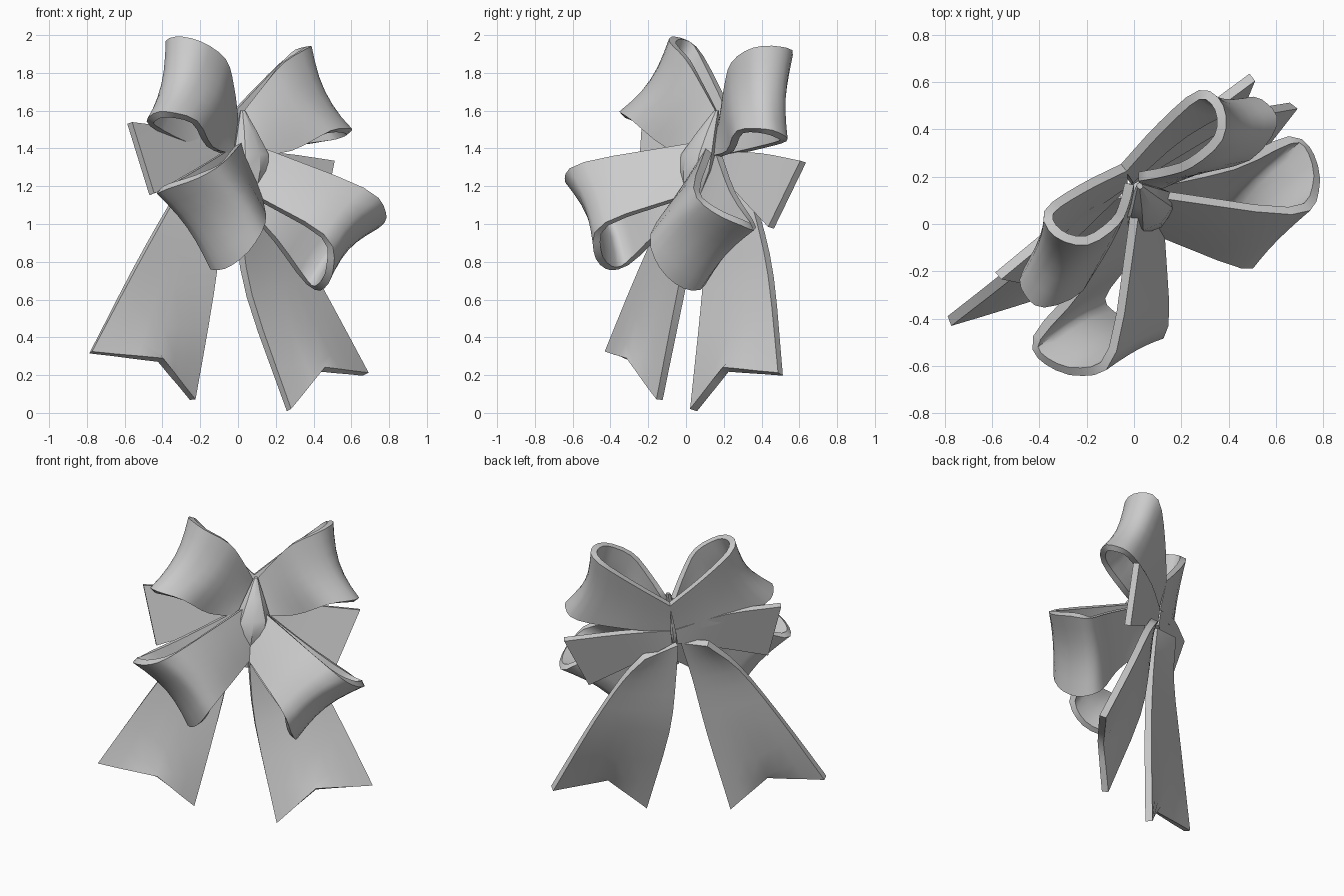
import bpy, bmesh, math
from mathutils import Vector as V

if "Cube" in bpy.data.objects:
    bpy.data.objects.remove(bpy.data.objects["Cube"])

# Mirror plane of the turned, slightly tilted bow
M = V((.783, .612, -.113)).normalized()
OFF = -.065
U, N = V((.788, .616, 0)), V((.616, -.788, 0))   # bow's own right and front


def mirror(pts, lift=0):
    """Reflect points across the bow; lift raises the far end a little."""
    out = []
    for p in pts:
        h = V(p).dot(M) - OFF
        q = V(p) - 2 * h * M
        q.z += lift * min(1, abs(h) / .35)
        out.append(tuple(q))
    return out


def spline(pts, sub):
    p = [V(q) for q in pts]
    p = [2 * p[0] - p[1]] + p + [2 * p[-1] - p[-2]]
    out = []
    for i in range(1, len(p) - 2):
        a, b, c, d = p[i - 1:i + 3]
        for k in range(sub):
            t = k / sub
            out.append(.5 * (2 * b + (c - a) * t + (2 * a - 5 * b + 4 * c - d) * t * t
                             + (3 * b - a - 3 * c + d) * t ** 3))
    return out + [p[-2]]


def finish(name, verts, faces, thick=0, angle=40):
    me = bpy.data.meshes.new(name)
    me.from_pydata([tuple(v) for v in verts], [], faces)
    bm = bmesh.new()
    bm.from_mesh(me)
    bmesh.ops.recalc_face_normals(bm, faces=bm.faces)
    bm.to_mesh(me)
    bm.free()
    ob = bpy.data.objects.new(name, me)
    bpy.context.collection.objects.link(ob)
    bpy.ops.object.select_all(action='DESELECT')
    ob.select_set(True)
    bpy.context.view_layer.objects.active = ob
    if thick:
        s = ob.modifiers.new("thickness", 'SOLIDIFY')
        s.thickness, s.offset = thick, 0
        bpy.ops.object.modifier_apply(modifier=s.name)
    bpy.ops.object.shade_smooth_by_angle(angle=math.radians(angle))
    return ob


def ribbon(name, a, b, sag=0, puff=0, notch=None, sub=3, cols=6, thick=.04):
    """Strip of cloth between edge lines a and b; sag pulls the fold's middle
    to the knot, puff swells the front panel beside the knot."""
    A, B = spline(a, sub), spline(b, sub)
    n = len(A)
    hub = (A[0] + B[0] + A[-1] + B[-1]) / 4
    verts, faces = [], []
    for i in range(n):
        mid = (A[i] + B[i]) / 2
        t = i / (n - 1)
        w = max(0, (i - (n - 1 - sub)) / sub) if notch else 0
        swell = math.sin(math.pi * (t - .68) / .32) if t > .68 else 0
        for j in range(cols + 1):
            v = j / cols
            arch = math.sin(math.pi * v)
            p = A[i].lerp(B[i], v)
            p += (hub - mid).normalized() * sag * arch * math.sin(math.pi * t)
            p += N * puff * arch * swell
            if w:
                p += (V(notch) - mid) * w * (1 - abs(2 * v - 1))
            verts.append(p)
    k = cols + 1
    for i in range(n - 1):
        for j in range(cols):
            q = i * k + j
            faces.append((q, q + 1, q + k + 1, q + k))
    return finish(name, verts, faces, thick, 50)


# Four loops: edge lines run from the back of the knot, round the fold, to the front
upper_a = [(-.04, .24, 1.57), (-.22, .15, 1.76), (-.36, .05, 1.94), (-.32, -.04, 1.985),
           (-.2, -.07, 1.96), (-.08, .01, 1.87), (-.04, .09, 1.73), (-.02, .17, 1.58)]
upper_b = [(-.04, .17, 1.36), (-.28, 0, 1.43), (-.45, -.2, 1.52), (-.45, -.29, 1.56),
           (-.38, -.34, 1.58), (-.23, -.27, 1.54), (-.15, -.1, 1.41), (-.02, .08, 1.36)]
lower_a = [(-.01, .13, 1.42), (-.22, -.25, 1.29), (-.41, -.48, 1.18), (-.37, -.58, 1.2),
           (-.22, -.625, 1.25), (-.09, -.53, 1.32), (0, .03, 1.42)]
lower_b = [(.04, .06, 1.1), (-.02, -.13, .96), (-.14, -.31, .79), (-.06, -.41, .77),
           (.06, -.47, .86), (.13, -.42, 1.0), (.11, -.02, 1.14)]
for name, a, b, lift in (("upper_loop", upper_a, upper_b, .05),
                         ("lower_loop", lower_a, lower_b, -.03)):
    ribbon(name + "_left", a, b, .045, .015)
    ribbon(name + "_right", mirror(a, lift), mirror(b, lift), .045, .015)

# Short side ends behind the loops
side_a = [(-.02, .2, 1.38), (.22, .41, 1.37), (.5, .62, 1.33)]
side_b = [(-.02, .18, 1.28), (.18, .3, 1.14), (.43, .45, .98)]
ribbon("side_end_right", side_a, side_b)
ribbon("side_end_left", mirror(side_a, .05), mirror(side_b, .05))

# Long hanging tails with notched ends
ribbon("tail_left",
       [(-.24, .1, 1.3), (-.36, -.07, 1.1), (-.55, -.23, .76), (-.78, -.41, .32)],
       [(-.06, .13, 1.28), (-.09, .05, 1.0), (-.14, -.03, .62), (-.24, -.14, .07)],
       notch=(-.41, -.3, .28), thick=.045)
ribbon("tail_right",
       [(.1, .32, 1.2), (.22, .38, 1.04), (.4, .45, .72), (.675, .5, .205)],
       [(-.02, .13, 1.25), (0, .12, 1.0), (.06, .1, .62), (.27, .04, .015)],
       notch=(.45, .21, .23), thick=.045)

# Knot: faceted, pinched to a point at top and bottom
rings = [(.27, .012, .015, -.08), (.16, .06, .05, -.03), (.04, .11, .08, .02),
         (-.05, .11, .085, .03), (-.16, .07, .06, .04), (-.28, .015, .02, .06)]
verts, faces, S = [], [], 8
for h, w, d, push in rings:
    c = V((.05, .08, 1.33 + h)) + U * (.11 * h) + N * push
    for k in range(S):
        t = 2 * math.pi * k / S
        verts.append(c + U * w * math.cos(t) + N * d * math.sin(t))
for i in range(len(rings) - 1):
    for k in range(S):
        q, r = i * S + k, i * S + (k + 1) % S
        faces.append((q, r, r + S, q + S))
faces += [tuple(range(S)), tuple(range(len(verts) - S, len(verts)))]
finish("knot", verts, faces, angle=30)
